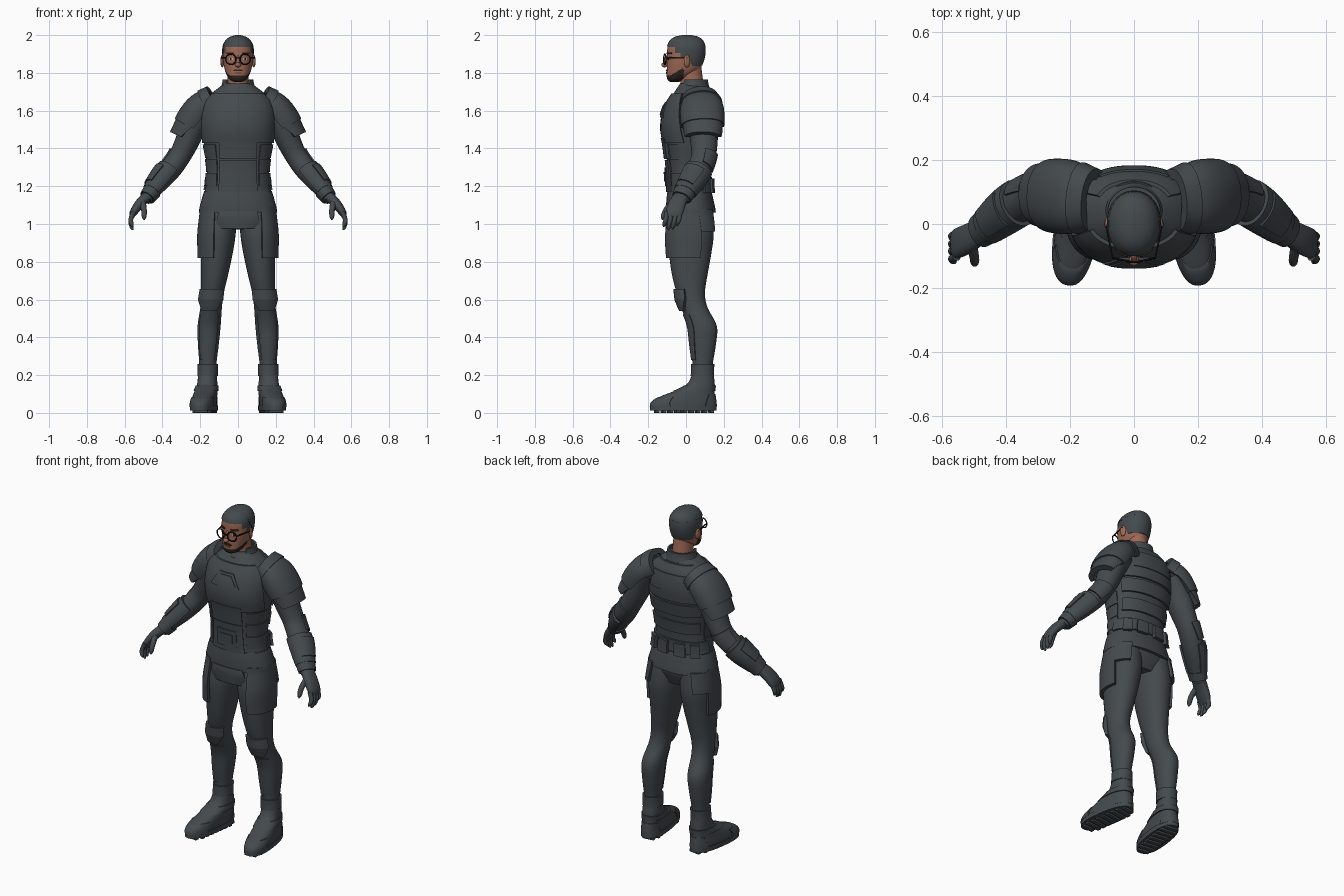
import bpy, bmesh, math
from mathutils import Vector, Matrix

if "Cube" in bpy.data.objects:
    bpy.data.objects.remove(bpy.data.objects["Cube"])

def material(name, rgb):
    m = bpy.data.materials.new(name)
    m.diffuse_color = (*rgb, 1)
    m.use_nodes = True
    m.node_tree.nodes["Principled BSDF"].inputs["Base Color"].default_value = m.diffuse_color
    return m

SUIT = material("slate_suit", (.058, .068, .075))
SKIN = material("skin", (.34, .14, .09))
BEARD = material("dark_brown", (.028, .018, .013))
BLACK = material("black_frame", (.008, .008, .009))
WHITE = material("eye_white", (.45, .42, .4))
LIP = material("lip", (.22, .075, .055))

def surface(keys, flat=True, n=2.0):
    """Smooth skin through rings (z, x, y, half width, half depth), listed top down.
    Angle 0 is the front, 90 the outer side, 180 the back."""
    def val(z, i):
        z = min(max(z, keys[-1][0]), keys[0][0])
        k = next((j for j in range(len(keys) - 1) if z >= keys[j + 1][0]), len(keys) - 2)
        def slope(j):
            p, q = keys[max(j - 1, 0)], keys[min(j + 1, len(keys) - 1)]
            return (q[i] - p[i]) / (q[0] - p[0])
        p, q = keys[k], keys[k + 1]
        h = q[0] - p[0]
        t = (z - p[0]) / h
        return ((2*t**3 - 3*t**2 + 1) * p[i] + (t**3 - 2*t**2 + t) * h * slope(k)
                + (3*t**2 - 2*t**3) * q[i] + (t**3 - t**2) * h * slope(k + 1))
    def f(z, ang, off=0):
        c = Vector((val(z, 1), val(z, 2), z))
        front, side = Vector((0, -1, 0)), Vector((1, 0, 0))
        if not flat:
            zu, zd = min(z + .012, keys[0][0]), max(z - .012, keys[-1][0])
            d = Vector((val(zd, 1) - val(zu, 1), val(zd, 2) - val(zu, 2), zd - zu)).normalized()
            front = (front - d * front.dot(d)).normalized()
            side = front.cross(d)
        s, k = math.sin(math.radians(ang)), math.cos(math.radians(ang))
        pw = lambda v: math.copysign(abs(v) ** (2 / n), v)
        return c + side * pw(s) * (val(z, 3) + off) + front * pw(k) * (val(z, 4) + off)
    return f

def depth(rows):
    """Rows (z, half width, front y, back y) to centred rings."""
    return [(z, 0, (a + b) / 2, w, (b - a) / 2) for z, w, a, b in rows]

def finish(bm, name, mats, mirror, rule=None):
    me = bpy.data.meshes.new(name)
    for m in mats:
        me.materials.append(m)
    if rule:
        for fc in bm.faces:
            fc.material_index = rule(fc.calc_center_median())
    bm.to_mesh(me)
    bm.free()
    ob = bpy.data.objects.new(name, me)
    bpy.context.collection.objects.link(ob)
    if mirror:
        ob.modifiers.new("mirror", 'MIRROR')
    return ob

def skin(name, f, zt, zb, c=0, ht=180, hb=None, off=0, boff=None, rim=None, mirror=False,
         mats=(SUIT,), rule=None, rows=16, cols=None):
    """Grid on a surface: a full tube, or a raised plate with turned-in edges."""
    full, hb = ht >= 180, ht if hb is None else hb
    boff = off if boff is None else boff
    cols = cols or (36 if full else 18)
    R = [(i / rows, False) for i in range(rows + 1)]
    C = [(j / cols, False) for j in range(cols + 1)]
    if rim is not None:
        R = [(0, True)] + R + [(1, True)]
        if not full:
            C = [(0, True)] + C + [(1, True)]
    bm = bmesh.new()
    g = []
    for t, e in R:
        h, o = ht + (hb - ht) * t, off + (boff - off) * t
        g.append([bm.verts.new(f(zt + (zb - zt) * t, c + h * (2*u - 1), rim if e or e2 else o))
                  for u, e2 in C])
    for i in range(len(R) - 1):
        for j in range(len(C) - 1):
            bm.faces.new((g[i][j], g[i+1][j], g[i+1][j+1], g[i][j+1]))
    bmesh.ops.remove_doubles(bm, verts=bm.verts, dist=1e-5)
    if full:
        bmesh.ops.holes_fill(bm, edges=[e for e in bm.edges if e.is_boundary], sides=0)
        bmesh.ops.recalc_face_normals(bm, faces=bm.faces)
    return finish(bm, name, mats, mirror, rule)

def solid(name, loc, size, mat=SUIT, mirror=False, ball=False, rx=0, rz=0, bevel=.25):
    bm = bmesh.new()
    if ball:
        bmesh.ops.create_uvsphere(bm, u_segments=16, v_segments=10, radius=.5)
    else:
        bmesh.ops.create_cube(bm, size=1)
        bmesh.ops.bevel(bm, geom=bm.edges[:], offset=bevel * .5, segments=1, affect='EDGES')
    M = (Matrix.Translation(loc) @ Matrix.Rotation(rz, 4, 'Z') @ Matrix.Rotation(rx, 4, 'X')
         @ Matrix.Diagonal((*size, 1)))
    bm.transform(M)
    return finish(bm, name, (mat,), mirror)

# Torso and its armour
torso = surface(depth([(1.745, .07, -.03, .10), (1.70, .13, -.06, .135), (1.66, .17, -.088, .155),
    (1.58, .19, -.118, .168), (1.50, .19, -.126, .163), (1.42, .18, -.112, .15),
    (1.30, .165, -.098, .132), (1.20, .17, -.094, .128), (1.12, .185, -.094, .137),
    (1.05, .185, -.085, .14), (.97, .11, -.05, .11)]), n=2.3)
skin("torso", torso, 1.745, .97, rows=40, cols=48)
for nm, zt, zb, c, ht, hb, off in [
        ("chest_plate", 1.69, 1.43, 0, 62, 80, .011), ("chest_badge_frame", 1.645, 1.565, 0, 11, 24, .017),
        ("chest_badge", 1.633, 1.578, 0, 8, 18, .021),
        ("upper_abdomen_plate", 1.455, 1.345, 0, 27, 30, .015), ("lower_abdomen_plate", 1.34, 1.17, 0, 30, 32, .011),
        ("buckle_frame", 1.30, 1.20, 0, 17, 17, .017), ("buckle", 1.275, 1.225, 0, 10, 10, .022),
        ("upper_back_plate", 1.71, 1.50, 180, 62, 70, .010), ("shoulder_blade_panel", 1.66, 1.56, 180, 32, 36, .015),
        ("middle_back_plate", 1.485, 1.41, 180, 62, 60, .011), ("lower_back_plate", 1.37, 1.30, 180, 60, 62, .010),
        ("back_belt", 1.25, 1.18, 180, 85, 85, .010)]:
    skin(nm, torso, zt, zb, c, ht, hb, off, rim=-.003, rows=8)
for i, z in enumerate((1.42, 1.345, 1.27)):
    skin(f"side_rib_{i}", torso, z, z - .07, 72, 34, 34, .007, .004, -.003, True, rows=4)
skin("waist_skirt", torso, 1.175, 1.06, off=.004, boff=.017, rim=-.005, rows=6, cols=48)
skin("front_flap", torso, 1.07, .975, 0, 24, 38, .02, .055, -.003, rows=6)
for c in (135, 165):
    skin("belt_pouch", torso, 1.24, 1.165, c, 10, 10, .024, None, 0, True, rows=3)

# Collar and neck
neck = surface([(1.84, 0, .02, .055, .06), (1.76, 0, .03, .056, .06), (1.69, 0, .035, .065, .065)])
skin("neck", neck, 1.84, 1.69, mats=(SKIN,))
collar = surface([(1.775, 0, .04, .076, .07), (1.73, 0, .04, .085, .078), (1.67, 0, .04, .125, .105)])
skin("collar", collar, 1.765, 1.67, 180, 128, 150, .004, None, -.008, rows=6, cols=32)
skin("collar_base", collar, 1.715, 1.66, off=.008, rim=-.01, rows=4)

# Shoulder guards
guard = surface([(1.66, .125, .075, .066, .085), (1.62, .19, .083, .076, .108), (1.56, .235, .087, .078, .108),
                 (1.49, .272, .09, .072, .096), (1.43, .30, .09, .066, .084)], flat=False, n=2.2)
skin("shoulder_guard", guard, 1.655, 1.52, 90, 125, 105, .002, .012, -.02, True, cols=28)
skin("shoulder_strap", guard, 1.66, 1.635, 90, 120, 120, .013, .011, -.02, True, rows=4, cols=28)
skin("lower_shoulder_guard", guard, 1.54, 1.455, 90, 105, 80, .003, .010, -.02, True, rows=8, cols=28)

# Arms and bracers
arm = surface([(1.61, .18, .085, .07, .085), (1.52, .235, .09, .07, .08), (1.44, .268, .095, .064, .073),
    (1.36, .308, .093, .058, .065), (1.30, .35, .073, .058, .064), (1.24, .40, .04, .054, .062),
    (1.18, .45, .0, .043, .052), (1.13, .488, -.028, .031, .042)], flat=False)
skin("arm", arm, 1.61, 1.13, mirror=True, rows=30, cols=28)
skin("bracer", arm, 1.285, 1.17, 90, 115, 125, .013, .011, -.004, True, rows=8)
skin("bracer_panel", arm, 1.265, 1.19, 80, 45, 40, .02, .018, 0, True, rows=6)
skin("wrist_cuff", arm, 1.175, 1.14, off=.008, boff=.01, rim=-.004, mirror=True, rows=4, cols=28)
skin("elbow_pad", arm, 1.37, 1.30, 150, 55, 45, .009, None, -.004, True, rows=6)

# Hands
palm = surface([(1.155, .472, -.018, .028, .038), (1.11, .518, -.045, .026, .045),
                (1.06, .554, -.062, .02, .046), (1.035, .563, -.066, .011, .036)], flat=False, n=2.4)
skin("palm", palm, 1.155, 1.035, mirror=True, rows=10, cols=24)
for i, (y, tip) in enumerate(((-.102, .985), (-.078, .968), (-.055, .972), (-.032, .99))):
    fin = surface([(1.065, .553, y, .013, .013), (1.02, .568, y - .006, .0125, .012),
        (tip + .012, .562, y - .014, .010, .0105), (tip, .556, y - .016, .003, .003)], flat=False)
    skin(f"finger_{i}", fin, 1.065, tip, mirror=True, rows=10, cols=12)
thumb = surface([(1.115, .505, -.068, .017, .018), (1.075, .498, -.105, .015, .015),
                 (1.035, .497, -.122, .012, .012), (1.022, .497, -.125, .003, .003)], flat=False)
skin("thumb", thumb, 1.115, 1.022, mirror=True, rows=10, cols=12)

# Legs and their plates
leg = surface([(1.07, .098, .028, .092, .108), (.95, .106, .025, .094, .122), (.85, .112, .022, .085, .113),
    (.72, .125, .02, .070, .092), (.63, .136, .026, .060, .074), (.56, .142, .043, .057, .070),
    (.46, .153, .086, .061, .077), (.36, .157, .09, .055, .068), (.25, .16, .088, .045, .053),
    (.15, .162, .086, .047, .055)], n=2.1)
skin("leg", leg, 1.07, .15, mirror=True, rows=44)
skin("hip_plate", leg, 1.09, .82, 62, 48, 54, .012, .019, -.002, True, rows=14)
skin("rear_hip_plate", leg, 1.08, .96, 135, 28, 22, .012, .018, -.004, True, rows=6)
skin("knee_pad", leg, .655, .60, 8, 62, 58, .012, .022, -.004, True, rows=6)
skin("lower_knee_pad", leg, .60, .54, 8, 58, 32, .022, .017, -.004, True, rows=6)
skin("shin_guard", leg, .52, .28, 5, 50, 45, .005, .006, -.003, True, rows=10)
skin("ankle_cuff", leg, .258, .195, off=.009, rim=-.004, mirror=True, rows=4)

# Boots, turned slightly outward
def turned(f, a=-math.radians(-8), pivot=Vector((.16, .1, 0))):
    M = Matrix.Translation(pivot) @ Matrix.Rotation(a, 4, 'Z') @ Matrix.Translation(-pivot)
    return lambda z, ang, off=0: M @ f(z, ang, off)
boot = turned(surface([(.205, .16, .09, .048, .056), (.15, .16, .077, .053, .075), (.115, .161, .042, .058, .108),
    (.085, .163, .005, .061, .148), (.055, .165, -.014, .063, .17), (.012, .165, -.016, .063, .173)], n=2.4))
skin("boot", boot, .205, .012, mirror=True, rows=20)
skin("boot_sole", boot, .04, .012, off=.005, rim=-.01, mirror=True, rows=3)
skin("toe_cap", boot, .085, .035, 0, 62, 68, .004, .006, -.003, True, rows=6)
skin("heel_cap", boot, .10, .035, 180, 48, 55, .004, .006, -.003, True, rows=6)
skin("boot_strap", boot, .145, .115, off=.006, rim=-.004, mirror=True, rows=3)
for i in range(9):
    y = -.155 + i * .036
    solid(f"tread_{i}", (.16 - (y - .1) * .14, y, .008), (.098 if 0 < i < 8 else .07, .022, .016),
          mirror=True, rz=math.radians(8), bevel=.1)

# Head: hair and beard chosen by height along the head
def head_rule(p):
    line = 1.937 if p.y < -.06 else 1.905 if p.y < -.03 else 1.885 if p.y < .03 else 1.835
    if p.z > line:
        return 1
    if p.y < -.012 and p.z < 1.787 + max(0, p.y + .085) * .55:
        return 2
    return 0
head = surface(depth([(2.0, .012, -.02, .03), (1.992, .04, -.055, .062), (1.972, .064, -.083, .088),
    (1.94, .078, -.097, .099), (1.90, .081, -.100, .10), (1.85, .077, -.101, .088), (1.81, .068, -.102, .066),
    (1.78, .055, -.102, .02), (1.762, .041, -.097, -.015), (1.753, .022, -.085, -.035)]), n=2.15)
skin("head", head, 2.0, 1.753, mats=(SKIN, SUIT, BEARD), rule=head_rule, rows=60, cols=72)
skin("hair_top", head, 1.999, 1.942, off=.001, boff=.004, rim=-.002, rows=10)
skin("hair_back", head, 1.95, 1.838, 180, 100, 65, .004, .002, -.002, rows=10, cols=28)
skin("moustache", head, 1.819, 1.809, 0, 14, 22, .004, None, -.001, mats=(BEARD,), rows=3)
skin("lips", head, 1.806, 1.795, 0, 15, 12, .004, None, -.001, mats=(LIP,), rows=3)
skin("eyebrow", head, 1.908, 1.899, 28, 15, 15, .005, None, -.001, True, mats=(BEARD,), rows=2)
skin("eye", head, 1.88, 1.868, 26, 8, 8, .002, None, -.001, True, mats=(WHITE,), rows=2)
skin("iris", head, 1.88, 1.868, 26, 3.5, 3.5, .004, None, -.001, True, mats=(BLACK,), rows=2)
solid("nose_bridge", (0, -.104, 1.864), (.02, .03, .06), SKIN, ball=True, rx=-.3)
solid("nose_tip", (0, -.114, 1.842), (.032, .034, .026), SKIN, ball=True)
solid("ear", (.083, .005, 1.862), (.018, .036, .066), SKIN, True, True, rz=.35)

# Glasses
frame = surface([(1, 0, 0, 1, 1), (0, 0, 0, 1, 1)])
bpy.ops.mesh.primitive_torus_add(major_segments=28, minor_segments=8, major_radius=.0275, minor_radius=.0036,
                                 location=(.038, -.112, 1.872), rotation=(math.pi / 2, 0, .22))
rimob = bpy.context.object
rimob.name = "glasses_rim"
rimob.data.transform(rimob.matrix_basis)
rimob.matrix_basis = Matrix()
rimob.data.materials.append(BLACK)
rimob.modifiers.new("mirror", 'MIRROR')
solid("glasses_bridge", (0, -.119, 1.878), (.024, .005, .006), BLACK)
solid("glasses_temple", (.078, -.05, 1.88), (.005, .118, .007), BLACK, True, rz=-.2)

# Smooth shading with crisp plate edges
for ob in bpy.context.scene.objects:
    ob.select_set(True)
    bpy.context.view_layer.objects.active = ob
bpy.ops.object.shade_smooth_by_angle(angle=math.radians(38))
